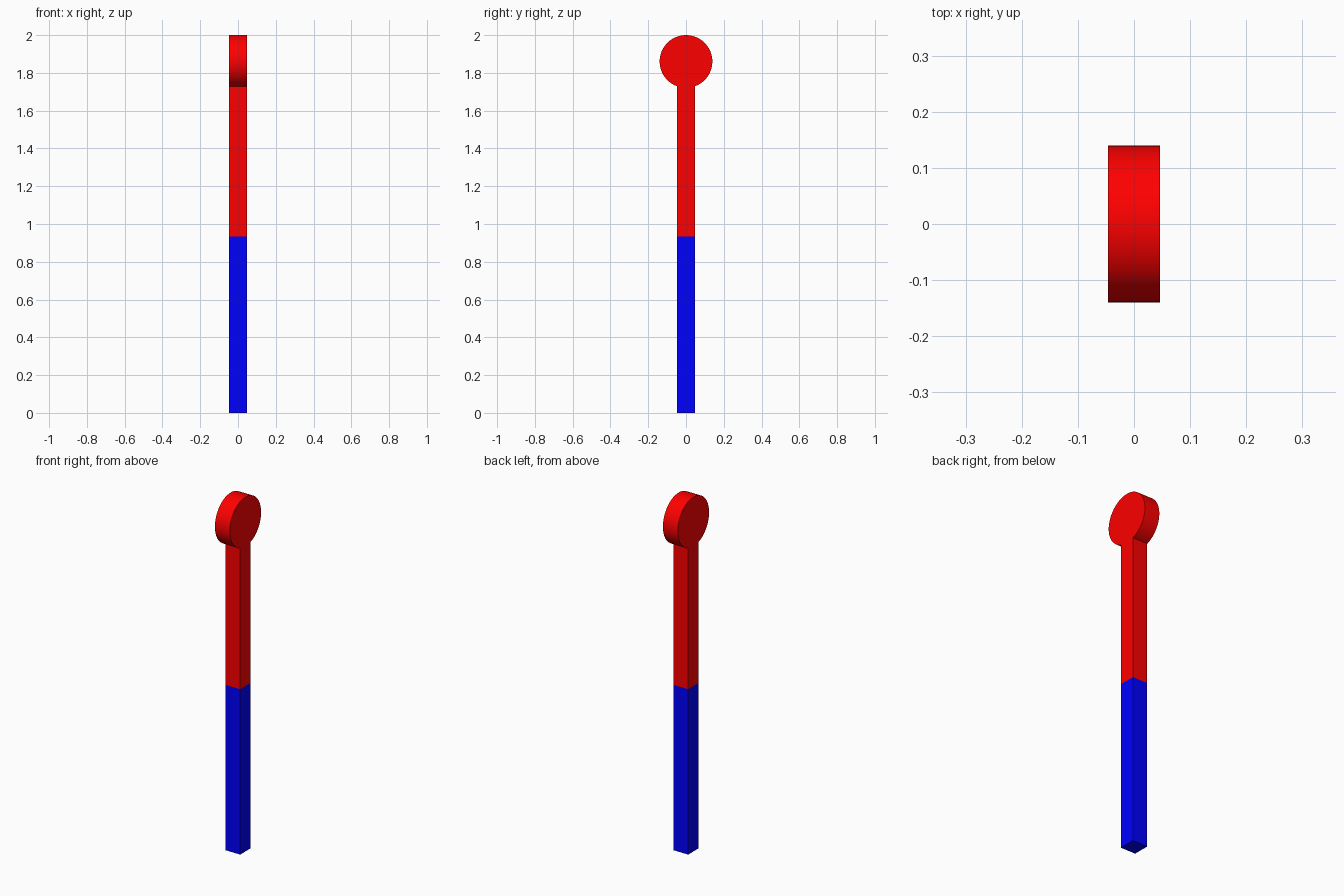
import bpy, bmesh, math

if "Cube" in bpy.data.objects:
    bpy.data.objects.remove(bpy.data.objects["Cube"])

HALF = 0.0464              # half thickness of post and disc
JOINT = 0.933              # height where blue meets red
R = 0.1395                 # disc radius
CZ = 2 - R                 # disc centre height


def extruded(name, outline, color):
    """Extrude a (y, z) outline along x, centred on x = 0."""
    bm = bmesh.new()
    face = bm.faces.new([bm.verts.new((-HALF, y, z)) for y, z in outline])
    ext = bmesh.ops.extrude_face_region(bm, geom=[face])
    verts = [g for g in ext["geom"] if isinstance(g, bmesh.types.BMVert)]
    bmesh.ops.translate(bm, verts=verts, vec=(2 * HALF, 0, 0))
    bmesh.ops.recalc_face_normals(bm, faces=bm.faces)
    mesh = bpy.data.meshes.new(name)
    bm.to_mesh(mesh)
    bm.free()
    obj = bpy.data.objects.new(name, mesh)
    bpy.context.collection.objects.link(obj)
    mat = bpy.data.materials.new(name + "_colour")
    mat.diffuse_color = color
    mat.use_nodes = True
    mat.node_tree.nodes["Principled BSDF"].inputs["Base Color"].default_value = mat.diffuse_color
    mesh.materials.append(mat)
    bpy.ops.object.select_all(action='DESELECT')
    obj.select_set(True)
    bpy.context.view_layer.objects.active = obj
    bpy.ops.object.shade_smooth_by_angle(angle=math.radians(30))
    return obj


# Blue lower post
extruded("lower_post", [(-HALF, 0), (HALF, 0), (HALF, JOINT), (-HALF, JOINT)],
         (0.0, 0.0, 1.0, 1.0))

# Red upper post flowing into the round disc, flush on both faces
a = math.asin(HALF / R)    # half angle of the neck, measured from straight down
n = 64
arc = []
for i in range(n + 1):
    t = a + (2 * math.pi - 2 * a) * i / n
    arc.append((R * math.sin(t), CZ - R * math.cos(t)))
extruded("upper_post_with_disc", [(-HALF, JOINT), (HALF, JOINT)] + arc,
         (1.0, 0.0, 0.0, 1.0))
